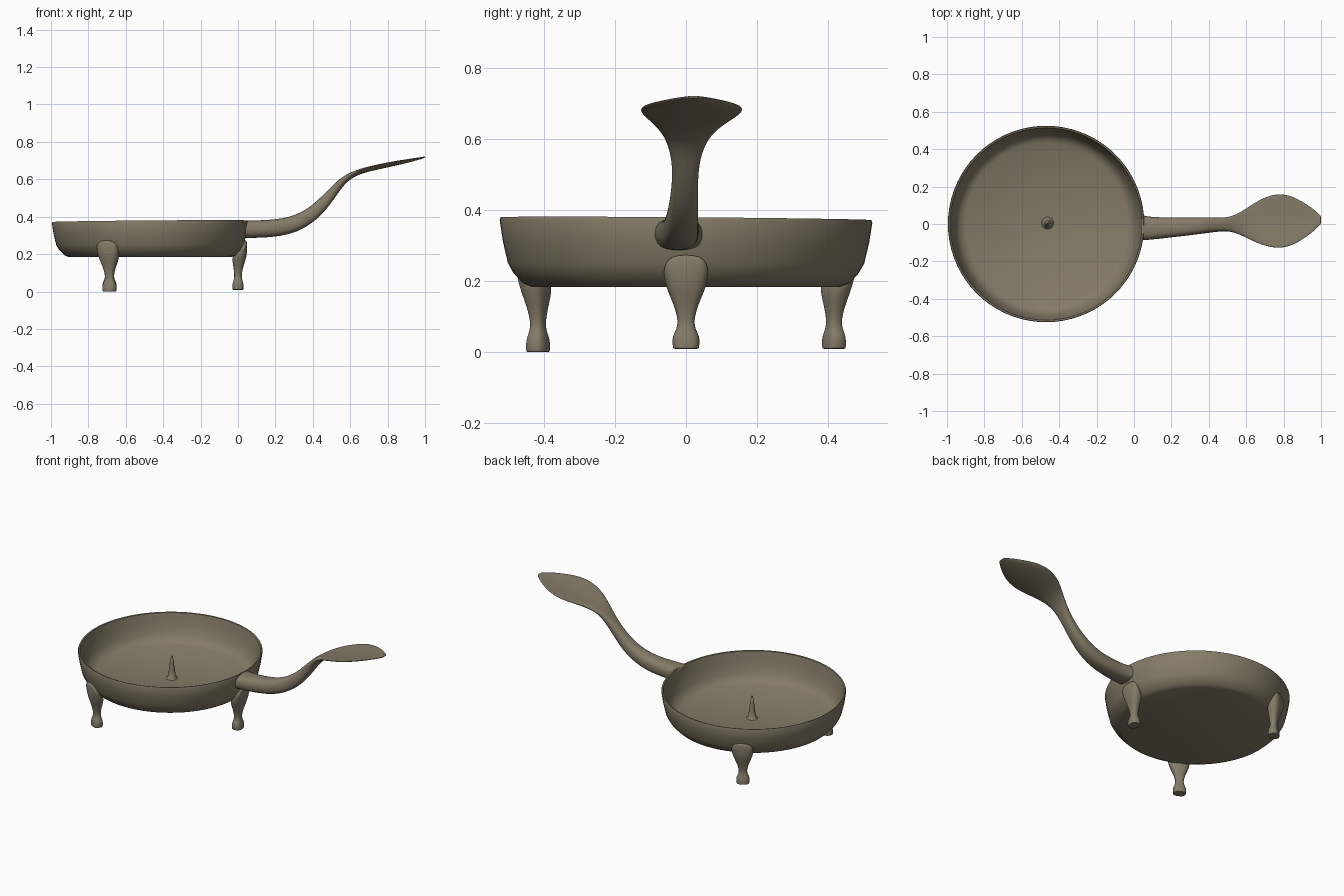
import bpy, bmesh, math
from mathutils import Vector

cube = bpy.data.objects.get("Cube")
if cube:
    bpy.data.objects.remove(cube)

bronze = bpy.data.materials.new("aged_bronze")
bronze.use_nodes = True
COLOUR = (0.235, 0.2, 0.138, 1)
bronze.diffuse_color = COLOUR
bsdf = bronze.node_tree.nodes["Principled BSDF"]
bsdf.inputs["Base Color"].default_value = COLOUR
bsdf.inputs["Roughness"].default_value = 0.8

CENTRE = Vector((-0.47, 0, 0))


def finish(name, bm, subdivide=0, sharp=55):
    bmesh.ops.recalc_face_normals(bm, faces=bm.faces)
    mesh = bpy.data.meshes.new(name)
    bm.to_mesh(mesh)
    bm.free()
    mesh.materials.append(bronze)
    mesh.shade_smooth()
    if not subdivide:
        mesh.set_sharp_from_angle(angle=math.radians(sharp))
    obj = bpy.data.objects.new(name, mesh)
    bpy.context.scene.collection.objects.link(obj)
    if subdivide:
        mod = obj.modifiers.new("Smooth", "SUBSURF")
        mod.levels = mod.render_levels = subdivide
    return obj


def lathe(name, profile, steps, centre):
    """Spin a list of (radius, z) round the vertical axis."""
    bm = bmesh.new()
    verts = [bm.verts.new((r, 0, z)) for r, z in profile]
    edges = [bm.edges.new(pair) for pair in zip(verts, verts[1:])]
    bmesh.ops.spin(bm, geom=verts + edges, cent=(0, 0, 0), axis=(0, 0, 1),
                   angle=math.tau, steps=steps)
    bmesh.ops.remove_doubles(bm, verts=bm.verts, dist=0.0005)
    bmesh.ops.translate(bm, verts=bm.verts, vec=centre)
    return bm


def loft(name, sections, sides=12, square=0.75):
    """Skin rounded sections of (centre, side axis, up axis, half width, half height, cup)."""
    bm = bmesh.new()
    rings = []
    for c, u, v, a, b, cup in sections:
        ring = []
        for i in range(sides):
            t = math.tau * i / sides
            s = math.copysign(abs(math.cos(t)) ** square, math.cos(t))
            h = math.copysign(abs(math.sin(t)) ** square, math.sin(t))
            ring.append(bm.verts.new(c + u * a * s + v * (b * h + cup * s * s)))
        rings.append(ring)
    for low, high in zip(rings, rings[1:]):
        for i in range(sides):
            j = (i + 1) % sides
            bm.faces.new((low[i], low[j], high[j], high[i]))
    bm.faces.new(rings[0])
    bm.faces.new(rings[-1])
    return finish(name, bm, subdivide=2)


# Shallow dish with a thin wall and a slightly tilted rim
bowl = lathe("bowl", [
    (0, 0.184), (0.435, 0.184), (0.458, 0.193), (0.486, 0.222), (0.502, 0.25),
    (0.516, 0.31), (0.525, 0.368), (0.522, 0.376), (0.514, 0.374),
    (0.502, 0.31), (0.485, 0.25), (0.465, 0.22), (0.435, 0.203), (0, 0.198)],
    72, CENTRE)
for vert in bowl.verts:
    lift = max(0, vert.co.z - 0.2) / 0.18
    vert.co.z += lift * (0.008 * (vert.co.x + 0.47) - 0.008 * vert.co.y)
finish("bowl", bowl)

# Candle spike in the middle of the dish
finish("spike", lathe("spike", [
    (0, 0.196), (0.034, 0.197), (0.023, 0.208), (0.017, 0.25),
    (0.011, 0.3), (0.004, 0.336), (0, 0.338)], 16, CENTRE + Vector((0.008, 0.005, 0))))

# Three paw-footed legs: (radius, z, tangential half, radial half)
LEG = [(0.510, 0.275, 0.040, 0.006), (0.503, 0.245, 0.066, 0.018),
       (0.483, 0.205, 0.063, 0.036), (0.475, 0.175, 0.055, 0.038),
       (0.472, 0.135, 0.036, 0.028), (0.470, 0.095, 0.024, 0.020),
       (0.470, 0.068, 0.025, 0.021), (0.470, 0.045, 0.040, 0.030),
       (0.470, 0.018, 0.039, 0.031), (0.470, 0.010, 0.037, 0.030),
       (0.470, 0.009, 0.033, 0.027)]
for name, degrees, drop in (("handle_leg", 0, 0), ("front_leg", -117.5, 0.009),
                            ("back_leg", 117.5, 0)):
    a = math.radians(degrees)
    out = Vector((math.cos(a), math.sin(a), 0))
    side = Vector((-math.sin(a), math.cos(a), 0))
    loft(name, [(CENTRE + out * r + Vector((0, 0, z - drop * (0.275 - z) / 0.266)),
                 side, out, w, d, 0) for r, z, w, d in LEG])

# Rising handle with a leaf-shaped grip: (x, y, z, half width, half thickness, cup)
HANDLE = [(0.036, -0.020, 0.333, 0.070, 0.048, 0), (0.040, -0.020, 0.333, 0.070, 0.048, 0),
          (0.09, -0.024, 0.333, 0.062, 0.048, 0), (0.20, -0.018, 0.338, 0.055, 0.048, 0),
          (0.30, -0.013, 0.357, 0.049, 0.046, 0), (0.40, -0.006, 0.412, 0.042, 0.040, 0),
          (0.48, -0.002, 0.497, 0.036, 0.031, 0), (0.53, 0.000, 0.560, 0.044, 0.024, 0),
          (0.58, 0.003, 0.609, 0.066, 0.018, 0.004), (0.64, 0.008, 0.637, 0.104, 0.014, 0.010),
          (0.71, 0.014, 0.653, 0.138, 0.011, 0.016), (0.78, 0.016, 0.667, 0.152, 0.010, 0.018),
          (0.85, 0.017, 0.682, 0.137, 0.009, 0.016), (0.92, 0.019, 0.698, 0.094, 0.008, 0.010),
          (0.97, 0.021, 0.711, 0.054, 0.006, 0.004), (0.996, 0.022, 0.718, 0.026, 0.004, 0),
          (1.0, 0.022, 0.719, 0.018, 0.003, 0)]
sections = []
for i, (x, y, z, w, h, cup) in enumerate(HANDLE):
    before, after = HANDLE[max(i - 1, 0)], HANDLE[min(i + 1, len(HANDLE) - 1)]
    along = Vector((after[0] - before[0], 0, after[2] - before[2])).normalized()
    sections.append((Vector((x, y, z)), Vector((0, 1, 0)),
                     Vector((-along.z, 0, along.x)), w, h, cup))
loft("handle", sections)
